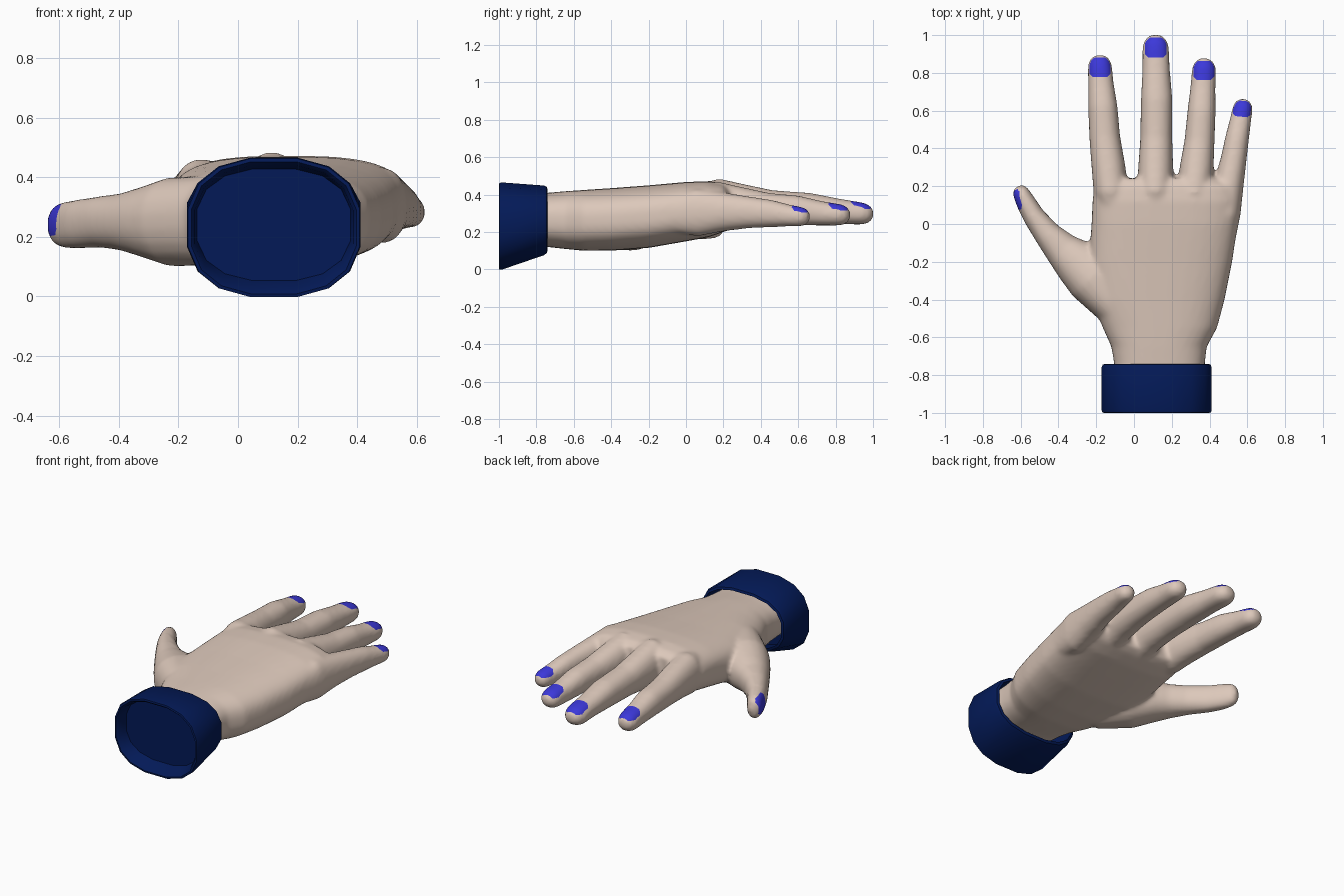
import bpy, bmesh, math
from mathutils import Vector as V


def material(name, rgb):
    m = bpy.data.materials.new(name)
    m.diffuse_color = (*rgb, 1)
    return m


SKIN = material("beige skin", (0.72, 0.58, 0.495))
NAIL = material("blue nail", (0.045, 0.04, 0.70))
CLOTH = material("navy cloth", (0.001, 0.010, 0.095))


def ring(c, side, up, a, b, n, e=2.0):
    """Superellipse cross-section of n points."""
    pts = []
    for i in range(n):
        t = 2 * math.pi * (i + 0.5) / n
        cs, sn = math.cos(t), math.sin(t)
        pts.append(c + side * (a * math.copysign(abs(cs) ** (2 / e), cs))
                   + up * (b * math.copysign(abs(sn) ** (2 / e), sn)))
    return pts


def loft(bm, rings):
    """Skin a closed tube through the rings and cap both ends."""
    loops = [[bm.verts.new(p) for p in r] for r in rings]
    n = len(loops[0])
    faces = [bm.faces.new(loops[0]), bm.faces.new(loops[-1])]
    for a, b in zip(loops, loops[1:]):
        for i in range(n):
            j = (i + 1) % n
            faces.append(bm.faces.new((a[i], a[j], b[j], b[i])))
    bmesh.ops.recalc_face_normals(bm, faces=faces)


def finger(bm, path):
    """Tapered tube along (x, y, z, half width, half height) with a domed tip."""
    rings, n = [], len(path)
    for i, (x, y, z, a, b) in enumerate(path):
        p, q = path[max(i - 1, 0)], path[min(i + 1, n - 1)]
        d = (V(q[:3]) - V(p[:3])).normalized()
        side = d.cross(V((0, 0, 1))).normalized()
        up = side.cross(d)
        rings.append(ring(V((x, y, z)), side, up, a, b, 20, 2.2))
    length = path[-1][3] * 1.1
    for deg in (20, 40, 58, 73, 84):
        t = math.radians(deg)
        s = math.cos(t) ** 0.8
        rings.append(ring(V(path[-1][:3]) + d * length * math.sin(t),
                          side, up, a * s, b * s, 20, 2.2))
    loft(bm, rings)


def new_object(name, bm, mats):
    me = bpy.data.meshes.new(name)
    bm.to_mesh(me)
    bm.free()
    ob = bpy.data.objects.new(name, me)
    bpy.context.collection.objects.link(ob)
    for m in mats:
        me.materials.append(m)
    return ob


X, Z = V((1, 0, 0)), V((0, 0, 1))
bm = bmesh.new()

# Palm: y, left, right, bottom, top, squareness
palm = [(-0.90, -0.10, 0.37, 0.13, 0.40, 2.6), (-0.74, -0.105, 0.375, 0.12, 0.41, 2.6),
        (-0.65, -0.12, 0.385, 0.11, 0.418, 2.6), (-0.55, -0.165, 0.44, 0.10, 0.425, 2.6),
        (-0.40, -0.225, 0.48, 0.10, 0.435, 2.7), (-0.20, -0.24, 0.52, 0.115, 0.45, 2.8),
        (0.00, -0.225, 0.55, 0.15, 0.468, 2.9), (0.12, -0.22, 0.56, 0.172, 0.472, 2.9),
        (0.20, -0.21, 0.54, 0.20, 0.46, 2.9), (0.24, -0.18, 0.46, 0.225, 0.435, 2.7)]
loft(bm, [ring(V(((l + r) / 2, y, (b + t) / 2)), X, Z, (r - l) / 2, (t - b) / 2, 36, e)
          for y, l, r, b, t, e in palm])

# Index, middle, ring and little fingers, then the thumb
finger(bm, [(-0.09, -0.04, 0.32, 0.08, 0.09), (-0.123, 0.18, 0.335, 0.092, 0.128),
            (-0.135, 0.30, 0.335, 0.09, 0.11), (-0.155, 0.46, 0.33, 0.082, 0.09),
            (-0.165, 0.62, 0.325, 0.078, 0.083), (-0.175, 0.74, 0.31, 0.068, 0.068),
            (-0.18, 0.825, 0.30, 0.065, 0.061)])
finger(bm, [(0.11, -0.04, 0.33, 0.08, 0.09), (0.113, 0.18, 0.342, 0.097, 0.145),
            (0.115, 0.30, 0.34, 0.093, 0.118), (0.118, 0.46, 0.33, 0.085, 0.094),
            (0.12, 0.66, 0.325, 0.084, 0.085), (0.117, 0.82, 0.31, 0.073, 0.068),
            (0.115, 0.925, 0.30, 0.071, 0.061)])
finger(bm, [(0.30, -0.04, 0.32, 0.08, 0.09), (0.318, 0.17, 0.335, 0.094, 0.136),
            (0.332, 0.30, 0.33, 0.09, 0.11), (0.347, 0.44, 0.32, 0.08, 0.09),
            (0.358, 0.60, 0.315, 0.075, 0.08), (0.365, 0.72, 0.30, 0.067, 0.066),
            (0.37, 0.808, 0.293, 0.065, 0.059)])
finger(bm, [(0.46, -0.14, 0.29, 0.065, 0.09), (0.485, 0.06, 0.305, 0.08, 0.128),
            (0.50, 0.20, 0.308, 0.08, 0.105), (0.527, 0.34, 0.305, 0.069, 0.085),
            (0.547, 0.46, 0.298, 0.063, 0.073), (0.564, 0.55, 0.288, 0.057, 0.059),
            (0.574, 0.604, 0.283, 0.054, 0.054)])
finger(bm, [(-0.08, -0.44, 0.255, 0.12, 0.15), (-0.215, -0.28, 0.25, 0.15, 0.15),
            (-0.305, -0.20, 0.25, 0.127, 0.12), (-0.382, -0.135, 0.25, 0.096, 0.097),
            (-0.457, -0.055, 0.25, 0.073, 0.087), (-0.53, 0.04, 0.243, 0.059, 0.083),
            (-0.57, 0.11, 0.24, 0.053, 0.08), (-0.593, 0.155, 0.24, 0.046, 0.073)])
raw = new_object("hand_blank", bm, [SKIN])

# Fuse the parts into one smooth skin
m = raw.modifiers.new("fuse", 'REMESH')
m.mode = 'VOXEL'
m.voxel_size = 0.012
m = raw.modifiers.new("soften", 'SMOOTH')
m.factor = 0.5
m.iterations = 12
dg = bpy.context.evaluated_depsgraph_get()
bm = bmesh.new()
bm.from_mesh(bpy.data.meshes.new_from_object(raw.evaluated_get(dg)))
bpy.data.objects.remove(raw)

# Nails: centre, direction of the finger, outward direction, half width, half length, depth
nails = [((-0.18, 0.830, 0.35), (0, 1, 0), (0, 0, 1), 0.055, 0.052, 0.026),
         ((0.115, 0.934, 0.35), (0, 1, 0), (0, 0, 1), 0.056, 0.053, 0.026),
         ((0.37, 0.813, 0.34), (0, 1, 0), (0, 0, 1), 0.055, 0.05, 0.026),
         ((0.572, 0.61, 0.33), (0.1, 1, 0), (0, 0, 1), 0.047, 0.042, 0.025),
         ((-0.612, 0.13, 0.255), (-0.42, 0.9, 0), (-0.82, -0.4, 0.40), 0.052, 0.052, 0.035)]
for f in bm.faces:
    f.material_index = 0
for c, d, u, w, l, depth in nails:
    c, d, u = V(c), V(d).normalized(), V(u).normalized()
    s = d.cross(u).normalized()
    d = u.cross(s)
    planes = [(c + s * w, s), (c - s * w, -s), (c + d * l, d), (c - d * l, -d),
              (c - u * depth, -u)]
    for a in (-1, 1):
        for b in (-1, 1):
            k = (s * a + d * b).normalized()
            planes.append((c + k * (w + l) * 0.707 * 0.84, k))
    for co, no in planes:
        fs = [f for f in bm.faces if (f.calc_center_median() - c).length < 0.12
              and f.normal.dot(u) > -0.1]
        geom = set(fs)
        for f in fs:
            geom.update(f.edges)
            geom.update(f.verts)
        bmesh.ops.bisect_plane(bm, geom=list(geom), dist=1e-5, plane_co=co, plane_no=no)
        bm.normal_update()
    for f in bm.faces:
        p = f.calc_center_median()
        if (p - c).length < 0.12 and f.normal.dot(u) > 0.05 and \
                all((p - co).dot(no) < 0 for co, no in planes):
            f.material_index = 1
for f in bm.faces:
    f.smooth = True
new_object("hand", bm, [SKIN, NAIL])

# Cuff: flared band with a shallow recess in front, (y, inset from outer wall)
bm = bmesh.new()
rings = []
for y, inset in ((-0.925, 0.034), (-0.985, 0.026), (-1.0, 0.015), (-0.998, 0.004),
                 (-0.985, 0.0), (-0.76, 0.0), (-0.745, 0.006), (-0.74, 0.02), (-0.905, 0.034)):
    k = (y + 1) / 0.26
    bot, top = -0.01 + 0.09 * k, 0.470 - 0.02 * k
    rings.append(ring(V((0.12, y, (bot + top) / 2)), X, Z,
                      0.296 - inset, (top - bot) / 2 - inset, 16, 2.5))
loft(bm, rings)
cuff = new_object("cuff", bm, [CLOTH])
bpy.context.view_layer.objects.active = cuff
cuff.select_set(True)
bpy.ops.object.shade_smooth_by_angle(angle=math.radians(32))
